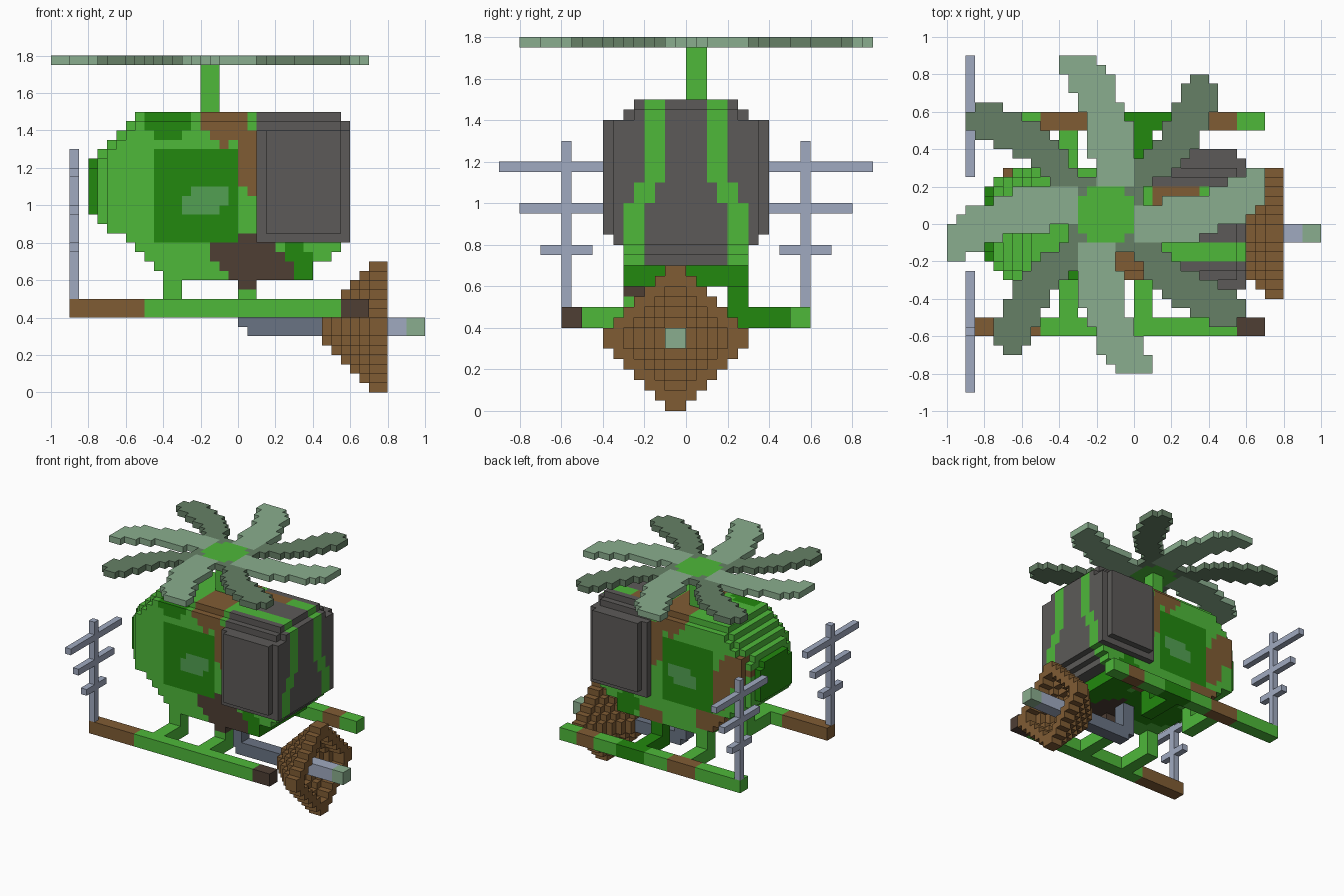
import bpy, bmesh
from mathutils import Vector

if "Cube" in bpy.data.objects:
    bpy.data.objects.remove(bpy.data.objects["Cube"], do_unlink=True)

U = 0.05  # size of one block

# ---- materials (sRGB bytes converted to linear) ----
PALETTE = {
    "leaf green": (78, 184, 58), "dark green": (34, 136, 14),
    "brown": (128, 92, 52), "dark brown": (78, 62, 52),
    "window grey": (92, 90, 88), "pale sage": (138, 174, 142),
    "deep sage": (102, 128, 102), "pale steel": (160, 170, 192),
    "dark steel": (106, 116, 132), "glass green": (82, 160, 82),
}
GREEN, DKGREEN, BROWN, DKBROWN, GREY, SAGE, DKSAGE, STEEL, DKSTEEL, GLASS = range(10)


def linear(c):
    c /= 255
    return c / 12.92 if c <= 0.04045 else ((c + 0.055) / 1.055) ** 2.4


mats = []
for name, rgb in PALETTE.items():
    m = bpy.data.materials.new(name)
    m.use_nodes = True
    col = (*[linear(c) for c in rgb], 1)
    m.diffuse_color = col
    bsdf = m.node_tree.nodes["Principled BSDF"]
    bsdf.inputs["Base Color"].default_value = col
    bsdf.inputs["Roughness"].default_value = 0.9
    mats.append(m)

# corners of the face on each side of a block, counter-clockwise from outside
SIDES = {
    (1, 0, 0): [(1, 0, 0), (1, 1, 0), (1, 1, 1), (1, 0, 1)],
    (-1, 0, 0): [(0, 0, 0), (0, 0, 1), (0, 1, 1), (0, 1, 0)],
    (0, 1, 0): [(0, 1, 0), (0, 1, 1), (1, 1, 1), (1, 1, 0)],
    (0, -1, 0): [(0, 0, 0), (1, 0, 0), (1, 0, 1), (0, 0, 1)],
    (0, 0, 1): [(0, 0, 1), (1, 0, 1), (1, 1, 1), (0, 1, 1)],
    (0, 0, -1): [(0, 0, 0), (0, 1, 0), (1, 1, 0), (1, 0, 0)],
}


def build(name, cells):
    """Skin a dict of block -> material index with its exposed faces."""
    bm = bmesh.new()
    verts = {}
    for (i, j, k), mat in cells.items():
        for (a, b, c), quad in SIDES.items():
            if (i + a, j + b, k + c) in cells:
                continue
            corners = [(i + p, j + q, k + r) for p, q, r in quad]
            for co in corners:
                if co not in verts:
                    verts[co] = bm.verts.new(Vector(co) * U)
            bm.faces.new([verts[co] for co in corners]).material_index = mat
    mesh = bpy.data.meshes.new(name)
    bm.to_mesh(mesh)
    bm.free()
    for m in mats:
        mesh.materials.append(m)
    ob = bpy.data.objects.new(name, mesh)
    bpy.context.collection.objects.link(ob)
    return ob


def box(lo, hi, colour):
    """Blocks from lo up to hi; colour is an index or a rule on the block centre."""
    out = {}
    for i in range(lo[0], hi[0]):
        for j in range(lo[1], hi[1]):
            for k in range(lo[2], hi[2]):
                p = ((i + .5) * U, (j + .5) * U, (k + .5) * U)
                out[i, j, k] = colour(*p) if callable(colour) else colour
    return out


# ---- cabin ----
# camouflage patches: centre, radii, colour
PATCHES = [
    ((0.06, 0, 1.22), (.07, .5, .20), BROWN), ((-0.07, 0, 1.42), (.14, .5, .12), BROWN),
    ((0.22, .15, 1.48), (.13, .07, .06), BROWN), ((0.02, -.3, .76), (.19, .35, .11), DKBROWN),
    ((0.12, -.3, .66), (.19, .35, .11), DKBROWN), ((-0.38, -.28, 1.46), (.14, .15, .10), DKGREEN),
    ((-0.85, 0, 1.1), (.12, .3, .25), DKGREEN), ((0.32, 0, .68), (.13, .5, .13), DKGREEN),
    ((-0.62, .3, 1.18), (.13, .15, .13), BROWN), ((-0.5, .3, 1.0), (.09, .1, .16), BROWN),
    ((-0.42, .3, .73), (.13, .12, .09), BROWN), ((-0.1, .05, .6), (.35, .2, .08), DKGREEN),
    ((0.1, .3, .64), (.13, .12, .08), BROWN),
]


def cabin_colour(x, y, z):
    a = abs(y)
    # nose glazing with two green frames flaring outward near the bottom
    if x > .1 and z > .7:
        inner = .1 + .1 * min(1, max(0, (1.12 - z) / .17))
        if a < inner and (x > .4 or z > 1.4):
            return GREY
        if a > inner + .1 and z > .8:
            return GREY
    # side doors with a glass blob
    if a > .25 and -.45 < x < 0 and .8 < z < 1.3:
        blob = (-.3 < x < -.1 and .95 < z < 1.05) or (-.25 < x < -.05 and 1.0 < z < 1.1)
        return GLASS if blob else DKGREEN
    for c, r, mat in PATCHES:
        if sum(((p - q) / s) ** 2 for p, q, s in zip((x, y, z), c, r)) < 1:
            return mat
    return GREEN


# bottom, top and half width of the tapered slices; the rest use the default
SLICES = {-16: (19, 25, 4), -15: (18, 26, 5), -14: (17, 27, 6), -13: (17, 28, 6),
          -12: (16, 29, 6), -11: (15, 30, 6), -10: (14, 30, 6), -9: (13, 30, 6),
          8: (14, 30, 6), 9: (14, 30, 6), 10: (15, 30, 6), 11: (16, 29, 6)}
cabin = {}
for i in range(-16, 12):
    bottom, top, half = SLICES.get(i, (12, 30, 6))
    cabin.update(box((i, -half, bottom), (i + 1, half, top - 1), cabin_colour))
    cabin.update(box((i, 1 - half, top - 1), (i + 1, half - 1, top), cabin_colour))
build("cabin", cabin)

# bulging side windows
for side, j1, j2 in (("right", -7, -8), ("left", 6, 7)):
    pane = box((2, j1, 16), (12, j1 + 1, 28), GREY)
    pane.update(box((3, j2, 17), (11, j2 + 1, 28), GREY))
    build(side + "_side_window", pane)

# ---- rotor ----
build("rotor_mast", box((-4, 0, 30), (-2, 2, 35), GREEN))

# blade outlines: row -> (first, last) block, measured from the hub
LIGHT = {3: (-1, 3), 4: (-1, 3), 5: (-1, 3), 6: (-2, 3), 7: (-2, 3), 8: (-2, 3),
         9: (-2, 3), 10: (-2, 2), 11: (-3, 2), 12: (-3, 1), 13: (-4, 1),
         14: (-4, 1), 15: (-5, 0), 16: (-5, -1)}
DARK = {1: (0, 4), 2: (0, 4), 3: (1, 5), 4: (2, 7), 5: (3, 8), 6: (4, 9), 7: (5, 10),
        8: (6, 10), 9: (6, 11), 10: (7, 11), 11: (7, 12), 12: (8, 12), 13: (8, 12), 14: (9, 11)}
rotor = {}
for rows, mat in ((DARK, DKSAGE), (LIGHT, SAGE)):
    for v, (first, last) in rows.items():
        for u in range(first, last):
            p, q = u, v
            for turn in range(4):
                rotor[p - 3, q + 1, 35] = mat
                p, q = -q - 1, p  # quarter turn
for u in range(-3, 3):
    for v in range(-3, 3):
        if abs(u + .5) + abs(v + .5) < 5:
            rotor[u - 3, v + 1, 35] = GREEN
        else:
            rotor.setdefault((u - 3, v + 1, 35), SAGE)
build("rotor_blades", rotor)


# ---- landing gear ----
def right_skid(x, y, z):
    return BROWN if x < -.5 else GREEN if x < .53 else DKBROWN


def left_skid(x, y, z):
    if -.5 < x < -.25 or .4 < x < .55:
        return BROWN
    return DKGREEN if -.05 < x < .2 else GREEN


build("right_skid", box((-18, -12, 8), (14, -10, 10), right_skid))
build("left_skid", box((-18, 10, 8), (14, 12, 10), left_skid))
for end, i in (("rear", -8), ("front", 0)):
    right_top = DKBROWN if i == 0 else GREEN
    strut = box((i, -10, 8), (i + 2, -4, 10), GREEN)
    strut.update(box((i, -6, 10), (i + 2, -4, 11), GREEN))
    strut.update(box((i, -6, 11), (i + 2, -4, 12), right_top))
    build(end + "_right_strut", strut)
    mat = DKGREEN if i == 0 else GREEN
    strut = box((i, 4, 8), (i + 2, 10, 10), mat)
    strut.update(box((i, 4, 10), (i + 2, 6, 12), mat))
    build(end + "_left_strut", strut)

# ---- aerials on the skid ends ----
for side, j in (("right", -12), ("left", 11)):
    aerial = box((-18, j, 10), (-17, j + 1, 26), STEEL)
    for k, reach in ((15, 2), (19, 4), (23, 6)):
        aerial.update(box((-18, j - reach, k), (-17, j + reach + 1, k + 1), STEEL))
    build(side + "_aerial", aerial)

# ---- dish in front, hollow toward the nose direction ----
dish = {}
for i, n in zip(range(9, 16), (1, 2, 3, 4, 5, 6, 6)):
    for a in range(n + 1):
        for b in range(n + 1 - a):
            if a + b >= n - 1:
                for j in (a - 1, -a - 2):
                    for k in (b + 7, 6 - b):
                        dish[i, j, k] = BROWN
build("dish", dish)

# bent pipe carrying the dish, and its feed rod
pipe = box((0, -2, 7), (2, 0, 12), DKSTEEL)
pipe.update(box((1, -2, 6), (10, 0, 8), DKSTEEL))
build("dish_pipe", pipe)
build("dish_feed", box((10, -2, 6), (18, 0, 8), STEEL))
build("feed_tip", box((18, -2, 6), (20, 0, 8), SAGE))
